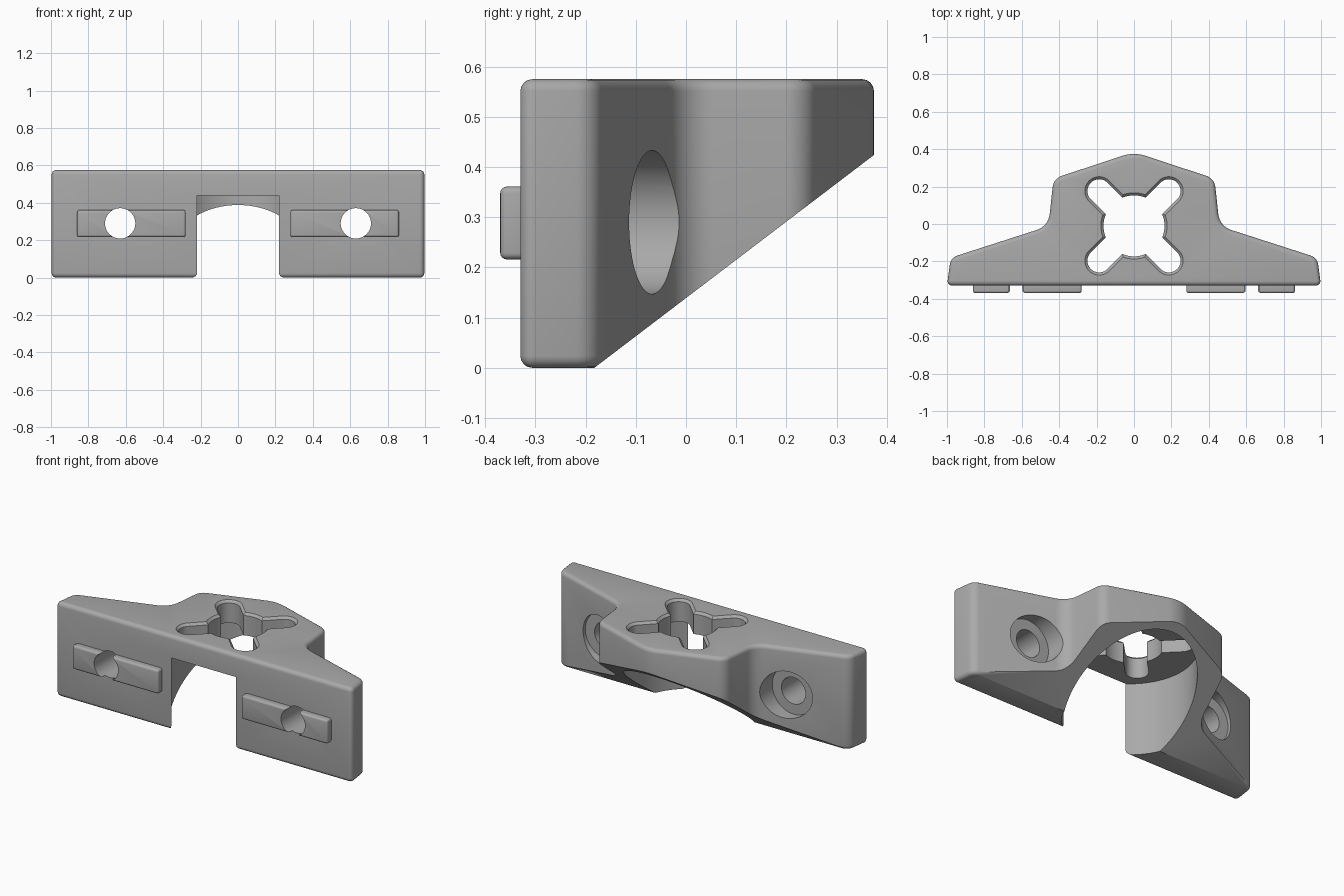
import bpy, bmesh, math
from mathutils import Vector

if "Cube" in bpy.data.objects:
    bpy.data.objects.remove(bpy.data.objects["Cube"])

grey = bpy.data.materials.new("grey_plastic")
grey.use_nodes = True
GREY = (0.4, 0.4, 0.4, 1)
grey.diffuse_color = GREY
grey.node_tree.nodes["Principled BSDF"].inputs["Base Color"].default_value = GREY

HEIGHT, FRONT, CEILING = 0.575, -0.33, 0.44
HOLE_X, HOLE_Z = 0.63, 0.29


def loft(name, rings, bevel=0, rim_only=False):
    """Closed solid through a list of equal-length point rings."""
    bm = bmesh.new()
    rows = [[bm.verts.new(p) for p in ring] for ring in rings]
    n = len(rows[0])
    for a, b in zip(rows, rows[1:]):
        for i in range(n):
            bm.faces.new((a[i], a[(i + 1) % n], b[(i + 1) % n], b[i]))
    caps = [bm.faces.new(rows[0]), bm.faces.new(rows[-1])]
    bmesh.ops.recalc_face_normals(bm, faces=bm.faces)
    if bevel:
        edges = {e for f in caps for e in f.edges} if rim_only else bm.edges
        bmesh.ops.bevel(bm, geom=list(edges), offset=bevel, segments=4,
                        profile=0.5, affect='EDGES', clamp_overlap=False)
    mesh = bpy.data.meshes.new(name)
    bm.to_mesh(mesh)
    bm.free()
    mesh.materials.append(grey)
    obj = bpy.data.objects.new(name, mesh)
    bpy.context.collection.objects.link(obj)
    return obj


def fillet(corners, steps=8):
    """Round each (x, y, radius) corner of a polygon."""
    out = []
    for i, (x, y, r) in enumerate(corners):
        p = Vector((x, y))
        a = (Vector(corners[i - 1][:2]) - p).normalized()
        b = (Vector(corners[(i + 1) % len(corners)][:2]) - p).normalized()
        half = a.angle(b) / 2
        centre = p + (a + b).normalized() * (r / math.sin(half))
        start = p + a * (r / math.tan(half)) - centre
        end = p + b * (r / math.tan(half)) - centre
        turn = math.atan2(start.x * end.y - start.y * end.x, start.dot(end))
        for k in range(steps + 1):
            t = turn * k / steps
            c, s = math.cos(t), math.sin(t)
            out.append(centre + Vector((c * start.x - s * start.y,
                                        s * start.x + c * start.y)))
    return out


def stadium(cx, cy, length, r, angle, n=32):
    """Slot outline starting at (cx, cy); a circle when length is 0."""
    pts = []
    for k in range(n):
        t = 2 * math.pi * (k + 0.5) / n
        u = r * math.cos(t) + (length if math.cos(t) > 0 else 0)
        v = r * math.sin(t)
        pts.append((cx + u * math.cos(angle) - v * math.sin(angle),
                    cy + u * math.sin(angle) + v * math.cos(angle)))
    return pts


def cut(obj, cutter, keep=False):
    mod = obj.modifiers.new("cut", 'BOOLEAN')
    mod.operation, mod.solver, mod.object = 'DIFFERENCE', 'EXACT', cutter
    bpy.context.view_layer.objects.active = obj
    bpy.ops.object.modifier_apply(modifier=mod.name)
    if not keep:
        bpy.data.objects.remove(cutter)


def vertical(name, outline_at, levels):
    return loft(name, [[(x, y, z) for x, y in outline_at(grow)] for z, grow in levels])


def bore(x, r, y0, y1):
    ring = stadium(x, HOLE_Z, 0, r, 0, 64)
    return loft("bore_cutter", [[(px, y, pz) for px, pz in ring] for y in (y0, y1)])


# Bracket body: rounded plan outline with softened top and bottom rims
right = [(1, FRONT, 0.025), (0.98, -0.18, 0.06), (0.458, -0.012, 0.1), (0.43, 0.243, 0.07)]
outline = fillet(right + [(0, 0.385, 0.2)] + [(-x, y, r) for x, y, r in reversed(right)])
body = loft("bracket_body", [[(p.x, p.y, z) for p in outline] for z in (0, HEIGHT)],
            0.024, rim_only=True)

# Sloping underside
wedge = [(-0.314, -0.1), (0.8, -0.1), (0.8, 0.748)]
cut(body, loft("slope_cutter", [[(x, y, z) for y, z in wedge] for x in (-1.5, 1.5)]))

# Round cavity opening through the front
cut(body, vertical("cavity_cutter", lambda g: stadium(0, -0.038, 0, 0.365, 0, 128),
                   [(-0.1, 0), (CEILING, 0)]))

# Cross-shaped opening with a chamfered rim
levels = [(CEILING - 0.05, 0), (HEIGHT - 0.014, 0), (HEIGHT + 0.014, 0.028)]
cut(body, vertical("centre_cutter", lambda g: stadium(0, -0.01, 0, 0.163 + g, 0, 96), levels))
for i in range(4):
    angle = math.pi / 4 + i * math.pi / 2
    cut(body, vertical("slot_cutter",
                       lambda g: stadium(0, -0.01, 0.263, 0.063 + g, angle, 48), levels))

parts = [body]
for side, sx in (("left", 1), ("right", -1)):
    # Key strip on the front face
    rect = [(0.28, 0.216), (0.86, 0.216), (0.86, 0.361), (0.28, 0.361)]
    strip = loft(side + "_key_strip",
                 [[(sx * x, y, z) for x, z in rect] for y in (-0.37, -0.31)], 0.013)
    # Screw hole through strip and body, countersunk at the back
    hole = bore(sx * HOLE_X, 0.081, -0.5, 0.3)
    cut(strip, hole, keep=True)
    cut(body, hole)
    cut(body, bore(sx * HOLE_X, 0.143, -0.135, 0.3))
    parts.append(strip)

for obj in parts:
    bpy.ops.object.select_all(action='DESELECT')
    obj.select_set(True)
    bpy.context.view_layer.objects.active = obj
    bpy.ops.object.shade_smooth_by_angle(angle=math.radians(32))
